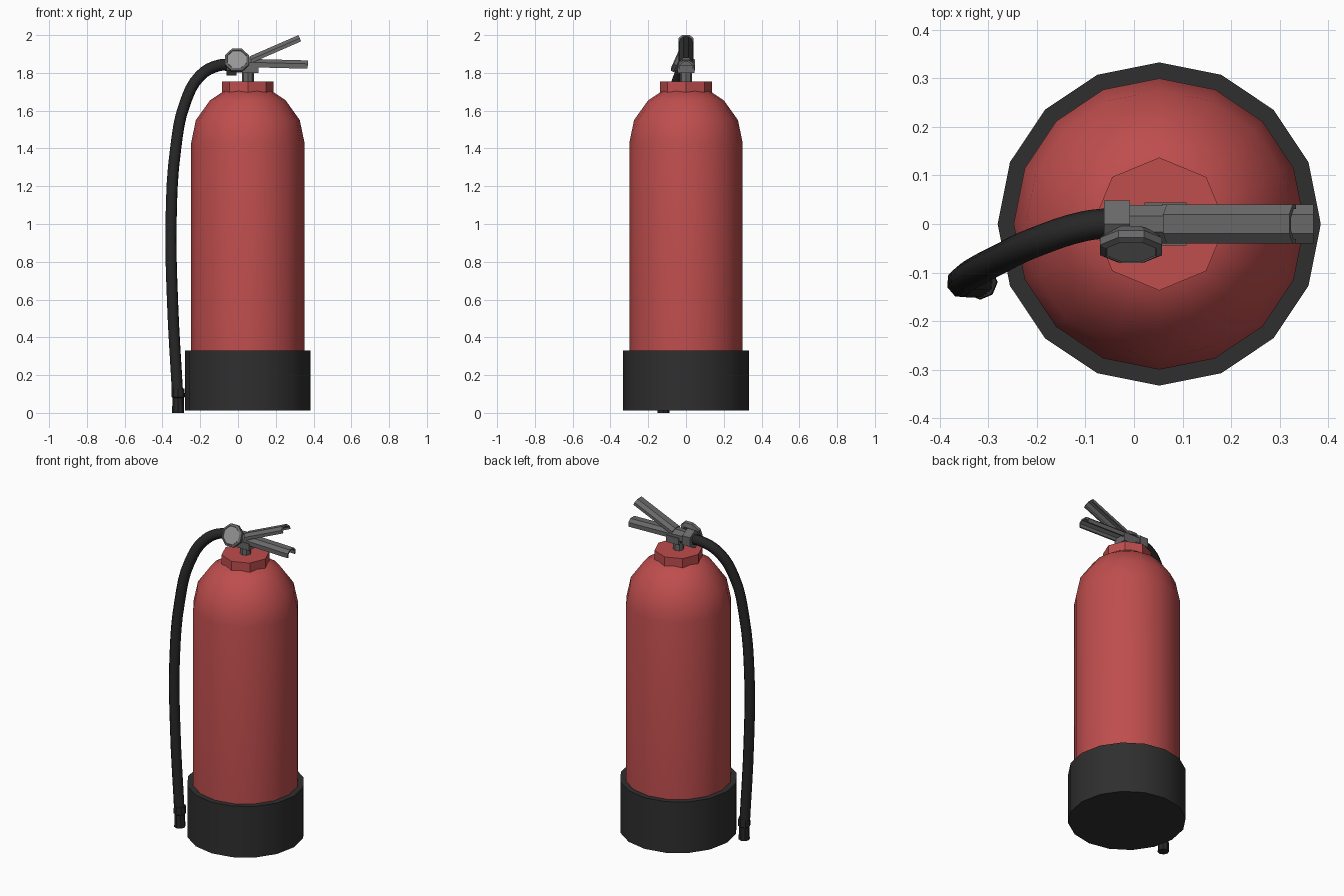
import bpy, bmesh, math
from mathutils import Vector, Matrix

if "Cube" in bpy.data.objects:
    bpy.data.objects.remove(bpy.data.objects["Cube"])

CX = 0.052  # bottle axis


def mat(name, c):
    m = bpy.data.materials.new(name)
    m.diffuse_color = (*c, 1)
    m.use_nodes = True
    m.node_tree.nodes["Principled BSDF"].inputs["Base Color"].default_value = m.diffuse_color
    return m


RED = mat("red paint", (0.52, 0.075, 0.075))
BLACK = mat("black plastic", (0.028, 0.028, 0.028))
RUBBER = mat("hose rubber", (0.02, 0.02, 0.02))
STEEL = mat("grey metal", (0.14, 0.14, 0.14))
DIAL = mat("light dial", (0.31, 0.31, 0.31))


def finish(name, bm, material, smooth=None, matrix=None):
    if matrix:
        bm.transform(matrix)
    bmesh.ops.recalc_face_normals(bm, faces=bm.faces)
    me = bpy.data.meshes.new(name)
    bm.to_mesh(me)
    bm.free()
    me.materials.append(material)
    ob = bpy.data.objects.new(name, me)
    bpy.context.collection.objects.link(ob)
    if smooth:
        bpy.ops.object.select_all(action='DESELECT')
        ob.select_set(True)
        bpy.context.view_layer.objects.active = ob
        bpy.ops.object.shade_smooth_by_angle(angle=math.radians(smooth))
    return ob


def skin(bm, rings, cap=True):
    """Bridge equal-length closed rings of points, then cap both ends."""
    vs = [[bm.verts.new(p) for p in r] for r in rings]
    n = len(vs[0])
    for a, b in zip(vs, vs[1:]):
        for i in range(n):
            j = (i + 1) % n
            bm.faces.new((a[i], a[j], b[j], b[i]))
    if cap:
        bm.faces.new(vs[0])
        bm.faces.new(vs[-1])


def lathe(name, profile, n, material, smooth=None, matrix=None, turn=0.0):
    """Revolve (radius, height) pairs around z with n sides."""
    bm = bmesh.new()
    skin(bm, [[(r * math.cos(turn + math.tau * i / n), r * math.sin(turn + math.tau * i / n), z)
               for i in range(n)] for r, z in profile])
    return finish(name, bm, material, smooth, matrix)


def box(name, lo, hi, material):
    bm = bmesh.new()
    skin(bm, [[(lo[0], lo[1], z), (hi[0], lo[1], z), (hi[0], hi[1], z), (lo[0], hi[1], z)]
              for z in (lo[2], hi[2])])
    return finish(name, bm, material)


AXIS = Matrix.Translation((CX, 0, 0))

# bottle, foot and collar
lathe("bottle", [(0.30, 0.2), (0.30, 1.43), (0.275, 1.55), (0.20, 1.655), (0.125, 1.705)],
      16, RED, 40, AXIS)
lathe("foot", [(0.333, 0.012), (0.333, 0.33), (0.29, 0.33)], 16, BLACK, 40, AXIS)
lathe("collar", [(0.137, 1.697), (0.137, 1.755)], 8, RED, None, AXIS)

# valve
lathe("valve_stem", [(0.032, 1.75), (0.032, 1.82)], 8, STEEL, None, AXIS)
box("valve_block", (0.022, -0.044, 1.80), (0.108, 0.044, 1.842), STEEL)
ALONG_X = Matrix.Translation((0, 0, 1.842)) @ Matrix.Rotation(math.pi / 2, 4, 'Y')
lathe("valve_body", [(0.042, -0.02), (0.042, 0.085)], 8, STEEL, None, ALONG_X, math.pi / 8)
lathe("hose_nut", [(0.056, -0.062), (0.056, -0.008)], 6, STEEL, None, ALONG_X)

# pressure gauge, tipped back to face front and up
tip = Matrix.Translation((-0.006, -0.05, 1.868)) @ Matrix.Rotation(math.radians(66), 4, 'X')
lathe("gauge_case", [(0.05, -0.03), (0.069, -0.012), (0.069, 0.004), (0.056, 0.01), (0.054, 0.006)],
      8, STEEL, None, tip, math.pi / 8)
lathe("gauge_dial", [(0.054, 0.004), (0.054, 0.0075)], 8, DIAL, None, tip, math.pi / 8)


# levers: folded channels, open underneath
def lever(name, start, end, depth):
    half = [(0.04, -depth), (0.04, -0.018), (0.02, 0.0)]
    inner = [(0.013, -0.009), (0.031, -0.023), (0.031, -depth)]
    prof = half + [(-y, z) for y, z in half[::-1]]
    prof += [(-y, z) for y, z in inner[::-1]] + inner
    a, b = Vector((start[0], 0, start[1])), Vector((end[0], 0, end[1]))
    d = (b - a).normalized()
    up = Vector((-d.z, 0, d.x))
    bm = bmesh.new()
    skin(bm, [[o + Vector((0, y, 0)) + up * z for y, z in prof] for o in (a, b)])
    finish(name, bm, STEEL)


lever("squeeze_lever", (0.06, 1.887), (0.32, 2.0), 0.036)
lever("carry_handle", (0.06, 1.874), (0.37, 1.866), 0.044)

# hose as a swept tube
path = [(-0.05, 0.002, 1.842), (-0.10, -0.004, 1.84), (-0.20, -0.036, 1.785), (-0.282, -0.075, 1.635),
        (-0.33, -0.10, 1.40), (-0.354, -0.118, 1.03), (-0.347, -0.122, 0.60), (-0.32, -0.12, 0.10)]
cu = bpy.data.curves.new("hose", 'CURVE')
cu.dimensions = '3D'
cu.bevel_depth = 0.031
cu.bevel_resolution = 2
cu.resolution_u = 4
cu.use_fill_caps = True
sp = cu.splines.new('BEZIER')
sp.bezier_points.add(len(path) - 1)
for bp, p in zip(sp.bezier_points, path):
    bp.co = p
    bp.handle_left_type = bp.handle_right_type = 'AUTO'
cu.materials.append(RUBBER)
hose = bpy.data.objects.new("hose", cu)
bpy.context.collection.objects.link(hose)

# nozzle at the hose end
lathe("nozzle", [(0.032, 0.0), (0.030, 0.08), (0.036, 0.085), (0.034, 0.13)], 8, RUBBER, 30,
      Matrix.Translation((-0.317, -0.12, 0)))
